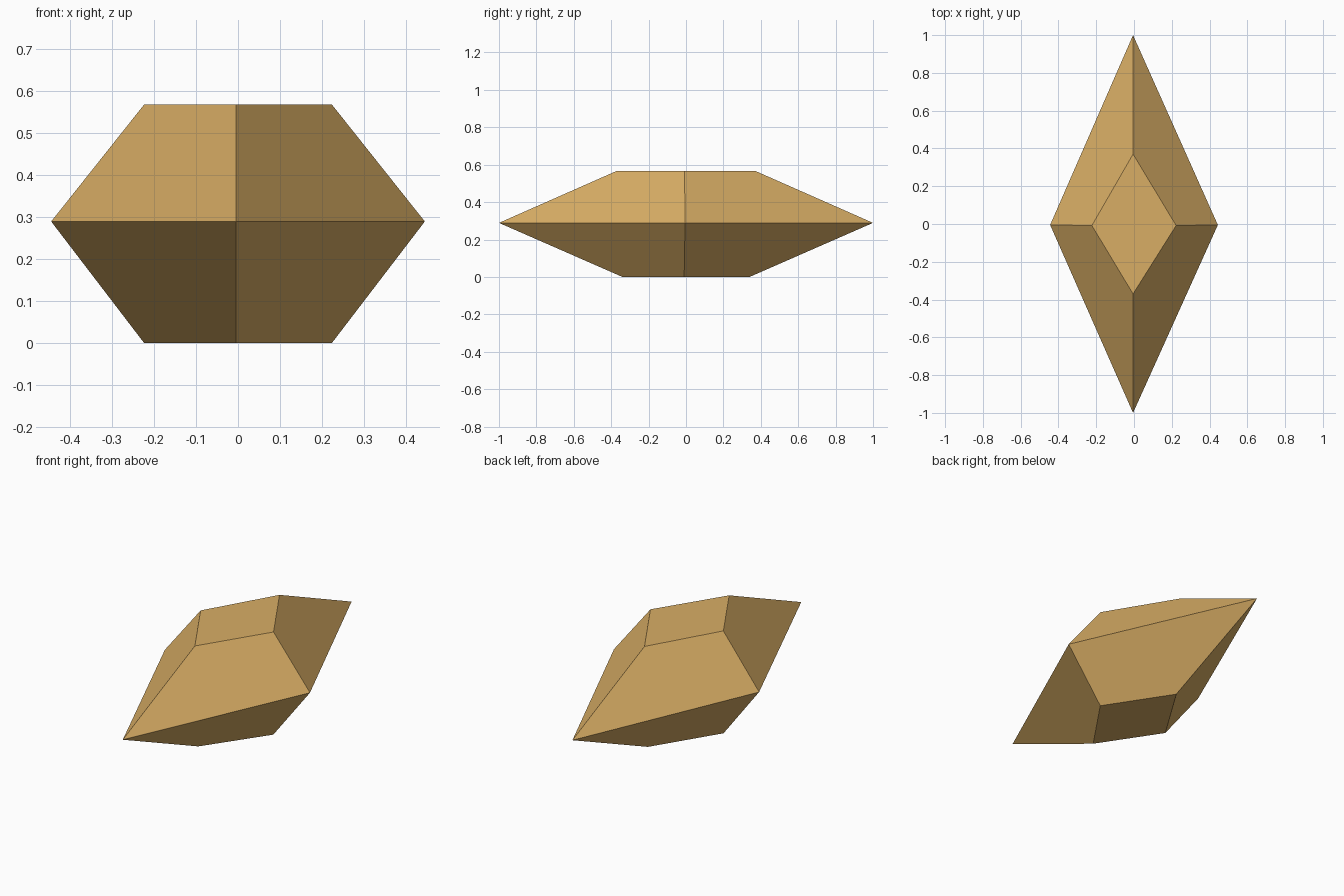
import bpy, bmesh

if "Cube" in bpy.data.objects:
    bpy.data.objects.remove(bpy.data.objects["Cube"])

# one flat tan colour
tan = bpy.data.materials.new("tan")
tan.diffuse_color = (0.69, 0.42, 0.13, 1)
tan.use_nodes = True
tan.node_tree.nodes["Principled BSDF"].inputs["Base Color"].default_value = tan.diffuse_color

# rhombus rings from bottom to top: half width, half depth, height, crease offset in x, y
RINGS = [(0.223, 0.34, 0.0, -0.005, -0.01),
         (0.444, 1.0, 0.289, -0.005, -0.005),
         (0.223, 0.37, 0.567, -0.005, -0.008)]

bm = bmesh.new()
rings = []
for hx, hy, z, cx, cy in RINGS:
    corners = [(hx, cy), (cx, hy), (-hx, cy), (cx, -hy)]
    rings.append([bm.verts.new((x, y, z)) for x, y in corners])

# sloping sides
for low, high in zip(rings, rings[1:]):
    for i in range(4):
        j = (i + 1) % 4
        bm.faces.new((low[i], low[j], high[j], high[i]))

# flat bottom and top
bm.faces.new(rings[0][::-1])
bm.faces.new(rings[-1])
bmesh.ops.recalc_face_normals(bm, faces=bm.faces)

mesh = bpy.data.meshes.new("faceted_stone")
bm.to_mesh(mesh)
bm.free()
mesh.materials.append(tan)
stone = bpy.data.objects.new("faceted_stone", mesh)
bpy.context.collection.objects.link(stone)
